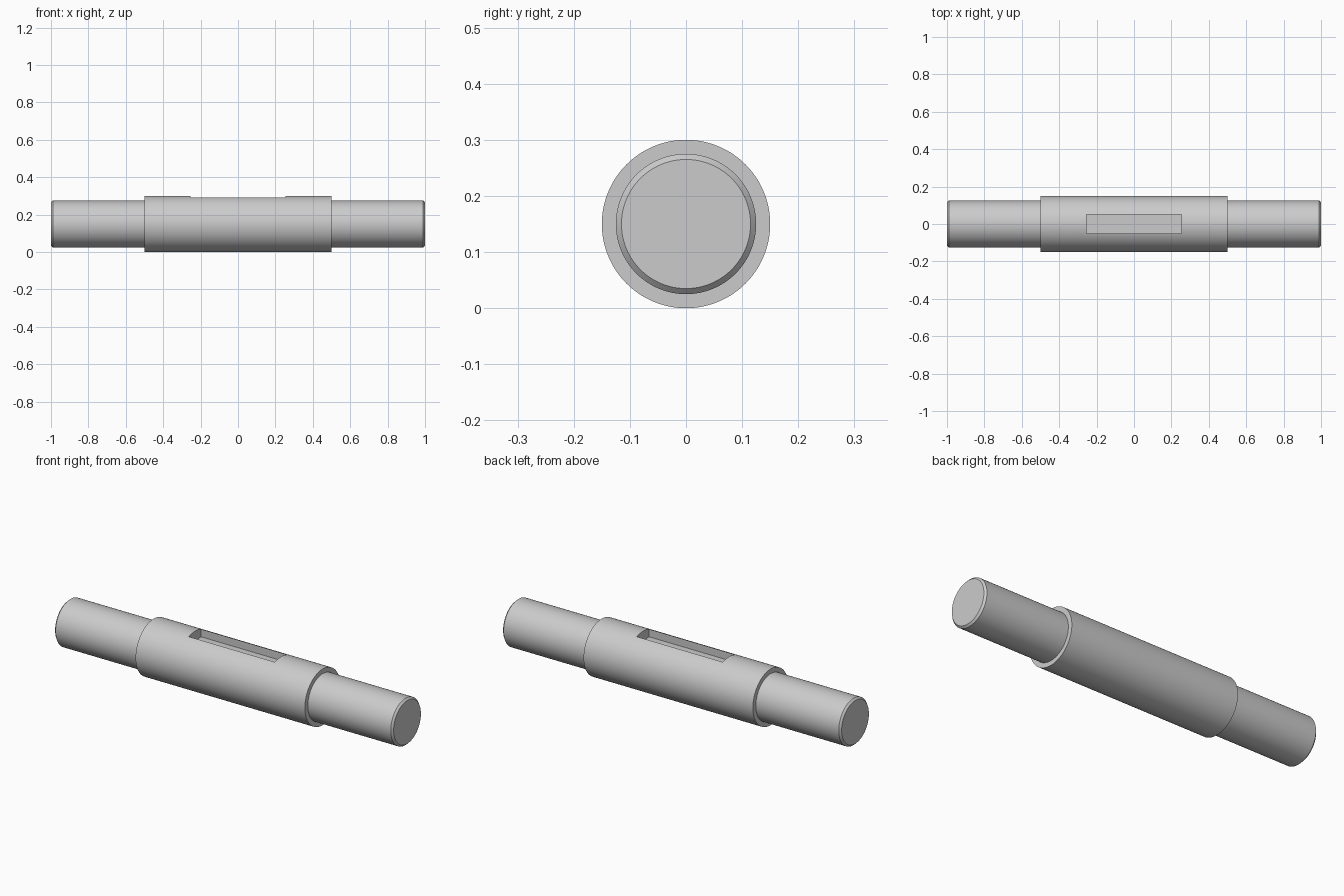
import bpy
import bmesh
import math

cube = bpy.data.objects.get("Cube")
if cube:
    bpy.data.objects.remove(cube, do_unlink=True)

AXIS_Z = 0.15
SEGMENTS = 128

# Steel material
steel = bpy.data.materials.new("plain_grey_steel")
steel.use_nodes = True
grey = (0.6, 0.6, 0.6, 1.0)
steel.diffuse_color = grey
steel.node_tree.nodes["Principled BSDF"].inputs["Base Color"].default_value = grey


def add_object(name, bm):
    bmesh.ops.recalc_face_normals(bm, faces=bm.faces[:])
    mesh = bpy.data.meshes.new(name)
    bm.to_mesh(mesh)
    bm.free()
    mesh.materials.append(steel)
    obj = bpy.data.objects.new(name, mesh)
    bpy.context.collection.objects.link(obj)
    return obj


# Stepped shaft: half profile (x, radius), mirrored and spun about the x axis
half = [(0.5, 0.15), (0.5, 0.125), (0.99, 0.125), (1.0, 0.115)]
profile = [(-x, r) for x, r in reversed(half)] + half
bm = bmesh.new()
verts = [bm.verts.new((x, 0, AXIS_Z + r)) for x, r in profile]
edges = [bm.edges.new(pair) for pair in zip(verts, verts[1:])]
bmesh.ops.spin(bm, geom=verts + edges, cent=(0, 0, AXIS_Z), axis=(1, 0, 0),
               angle=math.tau, steps=SEGMENTS, use_merge=True)
bmesh.ops.remove_doubles(bm, verts=bm.verts[:], dist=0.0001)
bmesh.ops.holes_fill(bm, edges=[e for e in bm.edges if e.is_boundary], sides=0)
shaft = add_object("stepped_shaft", bm)

# Keyway cutter: rectangular pocket from the top
bm = bmesh.new()
bmesh.ops.create_cube(bm, size=1)
bmesh.ops.scale(bm, vec=(0.508, 0.104, 0.1), verts=bm.verts[:])
bmesh.ops.translate(bm, vec=(0, 0, 0.30), verts=bm.verts[:])
cutter = add_object("keyway_cutter", bm)
cutter.hide_render = True

# Cut the keyway
bpy.ops.object.select_all(action='DESELECT')
shaft.select_set(True)
bpy.context.view_layer.objects.active = shaft
cut = shaft.modifiers.new("keyway", 'BOOLEAN')
cut.operation = 'DIFFERENCE'
cut.solver = 'EXACT'
cut.object = cutter
bpy.ops.object.modifier_apply(modifier=cut.name)
bpy.data.objects.remove(cutter, do_unlink=True)

# Smooth round walls, crisp steps and chamfers
bpy.ops.object.shade_smooth_by_angle(angle=math.radians(25))
